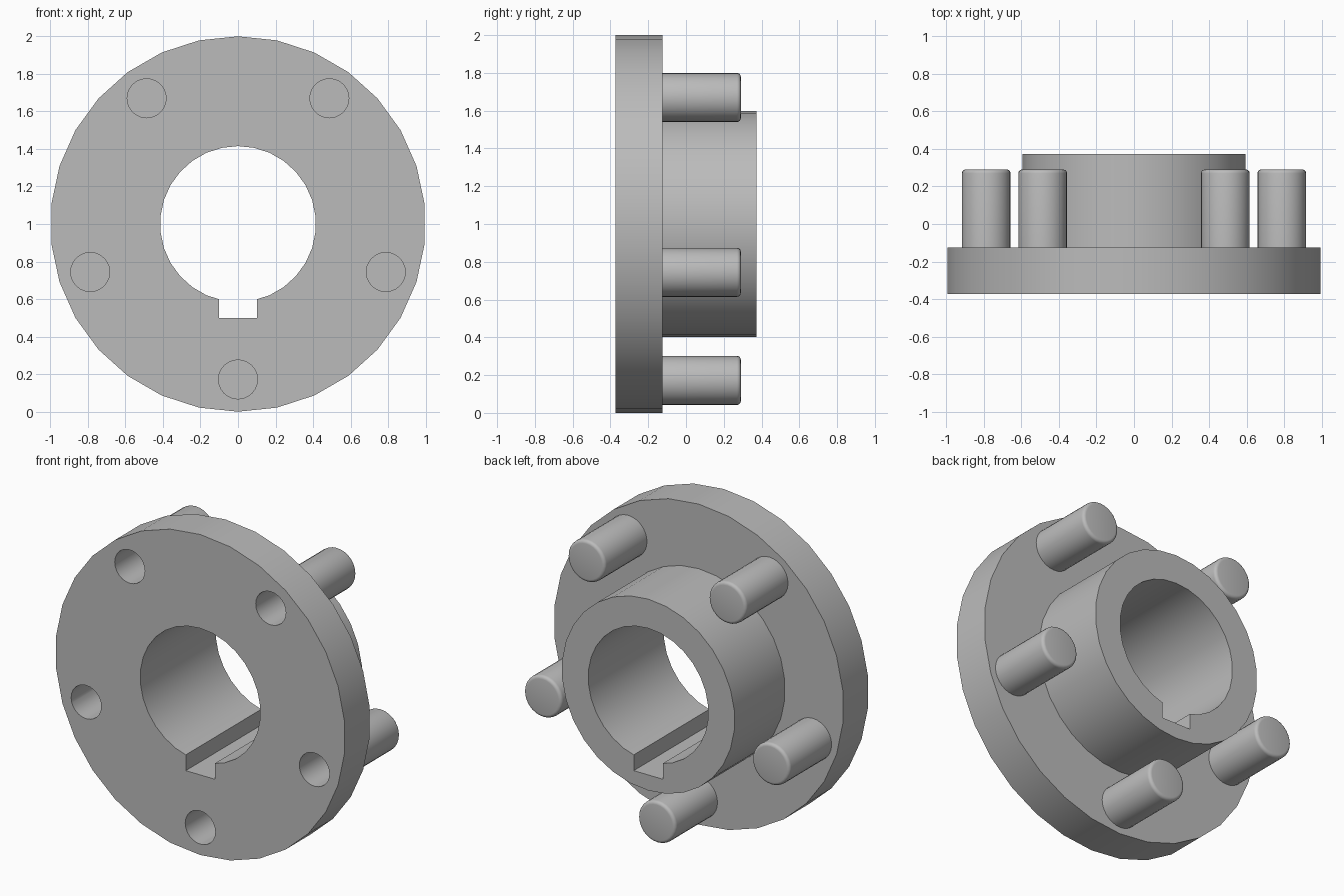
import bpy, bmesh, math
from mathutils import Matrix, Vector

if "Cube" in bpy.data.objects:
    bpy.data.objects.remove(bpy.data.objects["Cube"], do_unlink=True)

FRONT, FLANGE_BACK, HUB_BACK, PIN_BACK = -0.372, -0.125, 0.372, 0.29
HOLE_R, PIN_R, PIN_CIRCLE = 0.104, 0.13, 0.828
CENTRE = Vector((0, 0, 1))

steel = bpy.data.materials.new("plain grey")
steel.use_nodes = True
GREY = (0.5, 0.5, 0.5, 1)
steel.diffuse_color = GREY
steel.node_tree.nodes["Principled BSDF"].inputs["Base Color"].default_value = GREY


def finish(name, bm):
    bmesh.ops.remove_doubles(bm, verts=bm.verts, dist=1e-5)
    bmesh.ops.recalc_face_normals(bm, faces=bm.faces)
    mesh = bpy.data.meshes.new(name)
    bm.to_mesh(mesh)
    bm.free()
    mesh.materials.append(steel)
    obj = bpy.data.objects.new(name, mesh)
    bpy.context.collection.objects.link(obj)
    return obj


def lathe(name, profile, centre, sides, closed=False):
    """Turn (radius, y) points around an axis along y."""
    bm = bmesh.new()
    verts = [bm.verts.new(centre + Vector((0, y, r))) for r, y in profile]
    edges = [bm.edges.new(pair) for pair in zip(verts, verts[1:])]
    if closed:
        edges.append(bm.edges.new((verts[-1], verts[0])))
    bmesh.ops.spin(bm, geom=verts + edges, cent=centre, axis=(0, 1, 0),
                   angle=math.tau, steps=sides, use_merge=True)
    return finish(name, bm)


def smooth(obj):
    bpy.ops.object.select_all(action="DESELECT")
    obj.select_set(True)
    bpy.context.view_layer.objects.active = obj
    bpy.ops.object.shade_smooth_by_angle(angle=math.radians(30))


def cut(obj, cutter):
    mod = obj.modifiers.new(cutter.name, "BOOLEAN")
    mod.operation, mod.solver, mod.object = "DIFFERENCE", "EXACT", cutter
    bpy.context.view_layer.objects.active = obj
    bpy.ops.object.modifier_apply(modifier=mod.name)
    bpy.data.objects.remove(cutter, do_unlink=True)


# Flange and hub turned as one bored piece
body = lathe("flanged_hub", [(0.415, FRONT), (1, FRONT), (1, FLANGE_BACK),
             (0.597, FLANGE_BACK), (0.597, HUB_BACK), (0.415, HUB_BACK)],
             CENTRE, 30, closed=True)

# Keyway along the bottom of the bore
bm = bmesh.new()
bmesh.ops.create_cube(bm, size=1, matrix=Matrix.Translation((0, 0, 0.65))
                      @ Matrix.Diagonal((0.2, 1, 0.3, 1)))
cut(body, finish("keyway_cutter", bm))

# Five holes in the flange, each closed behind by a pin with a rounded end
for i in range(5):
    a = math.tau * i / 5
    spot = CENTRE + PIN_CIRCLE * Vector((math.sin(a), 0, -math.cos(a)))
    cut(body, lathe("hole_cutter", [(0, FRONT - 0.1), (HOLE_R, FRONT - 0.1),
                    (HOLE_R, FLANGE_BACK + 0.1), (0, FLANGE_BACK + 0.1)], spot, 24))
    fillet = 0.02
    rim = [(PIN_R - fillet * (1 - math.cos(t)), PIN_BACK - fillet * (1 - math.sin(t)))
           for t in (math.pi / 2 * k / 4 for k in range(5))]
    pin = lathe(f"pin_{i + 1}", [(0, FLANGE_BACK), (PIN_R, FLANGE_BACK), *rim,
                (0, PIN_BACK)], spot, 28)
    smooth(pin)

smooth(body)
